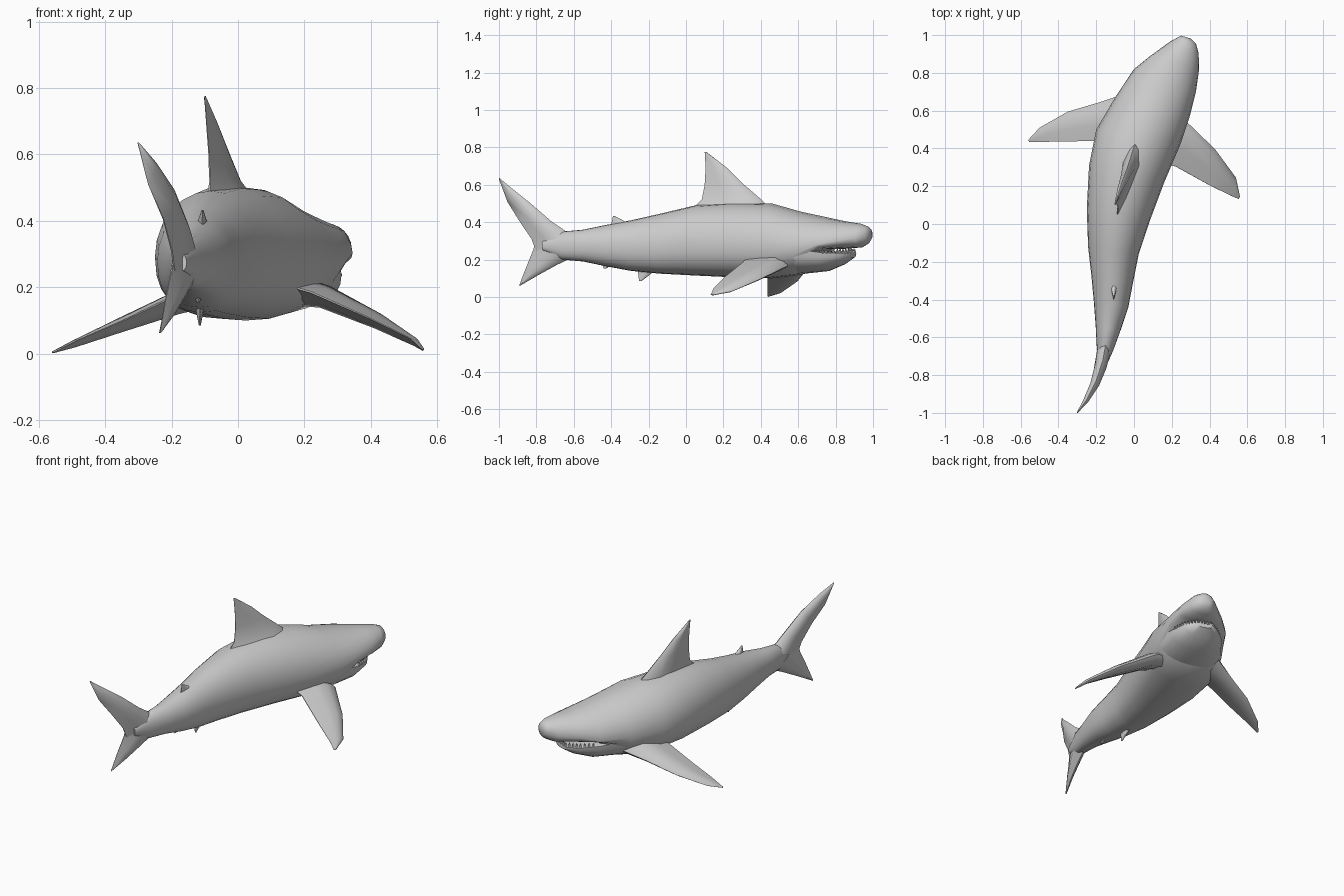
import bpy, bmesh, math
from mathutils import Vector


def finish(name, bm, angle=50):
    bmesh.ops.remove_doubles(bm, verts=bm.verts, dist=0.0005)
    bmesh.ops.recalc_face_normals(bm, faces=bm.faces)
    mesh = bpy.data.meshes.new(name)
    bm.to_mesh(mesh)
    bm.free()
    ob = bpy.data.objects.new(name, mesh)
    bpy.context.collection.objects.link(ob)
    bpy.ops.object.select_all(action='DESELECT')
    ob.select_set(True)
    bpy.context.view_layer.objects.active = ob
    bpy.ops.object.shade_smooth_by_angle(angle=math.radians(angle))
    return ob


def loft(name, rings, angle=50):
    bm = bmesh.new()
    loops = [[bm.verts.new(p) for p in ring] for ring in rings]
    n = len(loops[0])
    for a, b in zip(loops, loops[1:]):
        for i in range(n):
            j = (i + 1) % n
            bm.faces.new((a[i], a[j], b[j], b[i]))
    bm.faces.new(loops[0])
    bm.faces.new(loops[-1])
    return finish(name, bm, angle)


def section(lx, ly, rx, ry, top, bottom, widest, n=24):
    # rounded ring between a left and a right edge point
    mid = bottom + widest * (top - bottom)
    ring = []
    for i in range(n):
        t = 2 * math.pi * i / n
        c, s = math.cos(t), math.sin(t)
        e = 1.0 if s > 0 else 0.85
        u = math.copysign(abs(c) ** e, c) * 0.5 + 0.5
        v = math.copysign(abs(s) ** e, s)
        z = mid + v * ((top - mid) if v > 0 else (mid - bottom))
        ring.append((lx + (rx - lx) * u, ly + (ry - ly) * u, z))
    return ring


def fin(name, stations, normal):
    # each station: leading point, trailing point, half thickness
    nrm = Vector(normal).normalized()
    shape = [(0, 0), (.08, .5), (.3, 1), (.6, .7), (1, .06),
             (1, -.06), (.6, -.7), (.3, -1), (.08, -.5)]
    rings = [[Vector(a).lerp(Vector(b), u) + nrm * (t * v) for u, v in shape]
             for a, b, t in stations]
    return loft(name, rings, 60)


# body from tail stalk to snout: left xy, right xy, top, bottom, widest level
body = [
    (-.185, -.76, -.155, -.77, .30, .25, .5),
    (-.197, -.65, -.11, -.67, .35, .20, .5),
    (-.203, -.54, -.07, -.56, .36, .19, .5),
    (-.212, -.42, -.03, -.44, .385, .165, .5),
    (-.225, -.28, -.005, -.31, .41, .14, .5),
    (-.243, -.12, .025, -.16, .445, .125, .48),
    (-.25, .08, .085, .02, .49, .115, .47),
    (-.238, .31, .16, .22, .505, .105, .45),
    (-.20, .50, .245, .42, .50, .10, .45),
    (-.10, .67, .295, .57, .455, .12, .45),
    (0, .82, .328, .70, .425, .255, .15),
    (.08, .885, .345, .82, .405, .258, .3),
    (.19, .965, .342, .905, .392, .265, .4),
    (.23, .987, .328, .955, .378, .285, .5),
    (.25, .997, .30, .982, .36, .31, .5),
]
loft("body", [section(*r) for r in body])

# lower jaw
jaw = [
    (-.095, .665, .29, .57, .262, .123, .95),
    (.015, .805, .312, .705, .245, .138, .95),
    (.10, .875, .305, .81, .24, .175, .9),
    (.17, .91, .265, .875, .238, .21, .8),
]
loft("lower_jaw", [section(*r) for r in jaw])

# teeth along the jaw rim
rim = [(.305, .73), (.297, .81), (.26, .87), (.18, .902), (.105, .868), (.03, .808)]
bm = bmesh.new()
for a, b in zip(rim, rim[1:]):
    for k in range(4):
        p = Vector(a).lerp(Vector(b), k / 4)
        made = bmesh.ops.create_cone(bm, segments=4, radius1=.009, radius2=.001,
                                     depth=.026, cap_ends=True)
        bmesh.ops.translate(bm, verts=made["verts"], vec=(p.x, p.y, .247))
finish("teeth", bm, 20)

# pectoral fins
fin("right_pectoral_fin", [
    ((.17, .56, .18), (.10, .33, .22), .05),
    ((.28, .54, .165), (.22, .305, .185), .036),
    ((.43, .395, .095), (.40, .205, .105), .024),
    ((.54, .245, .03), (.52, .147, .045), .012),
    ((.56, .15, .012), (.555, .132, .012), .004)], (.45, 0, .9))
fin("left_pectoral_fin", [
    ((-.05, .69, .19), (-.10, .44, .21), .05),
    ((-.18, .645, .145), (-.21, .44, .165), .034),
    ((-.35, .595, .083), (-.35, .437, .098), .022),
    ((-.50, .51, .024), (-.48, .435, .042), .011),
    ((-.56, .445, .004), (-.555, .435, .004), .003)], (-.4, 0, .9))

# main dorsal fin
fin("dorsal_fin", [
    ((.03, .46, .46), (-.09, .02, .46), .055),
    ((0, .41, .515), (-.085, .085, .52), .034),
    ((-.035, .30, .61), (-.088, .10, .60), .022),
    ((-.065, .22, .69), (-.095, .105, .69), .014),
    ((-.10, .11, .775), (-.10, .10, .775), .003)], (.95, -.28, .2))

# tail fin lobes
side = (.95, -.3, 0)
fin("upper_tail_lobe", [
    ((-.145, -.61, .33), (-.19, -.80, .24), .036),
    ((-.165, -.72, .405), (-.20, -.825, .31), .032),
    ((-.20, -.83, .50), (-.225, -.89, .405), .024),
    ((-.25, -.93, .58), (-.27, -.955, .51), .014),
    ((-.30, -.998, .637), (-.30, -1.0, .63), .003)], side)
fin("lower_tail_lobe", [
    ((-.145, -.61, .21), (-.19, -.80, .32), .036),
    ((-.165, -.69, .172), (-.20, -.815, .255), .03),
    ((-.195, -.79, .117), (-.217, -.85, .17), .018),
    ((-.235, -.885, .062), (-.235, -.892, .062), .003)], side)

# small fins on the rear of the body
for name, x, y0, y1, base, ytip, tip in [
        ("rear_dorsal_fin", -.107, -.29, -.40, .385, -.385, .432),
        ("pelvic_fin", -.115, -.14, -.26, .16, -.245, .085),
        ("anal_fin", -.12, -.37, -.45, .185, -.435, .152)]:
    fin(name, [((x, y0, base), (x, y1, base), .018),
               ((x, ytip + .006, tip), (x, ytip - .006, tip), .003)], (1, 0, 0))
